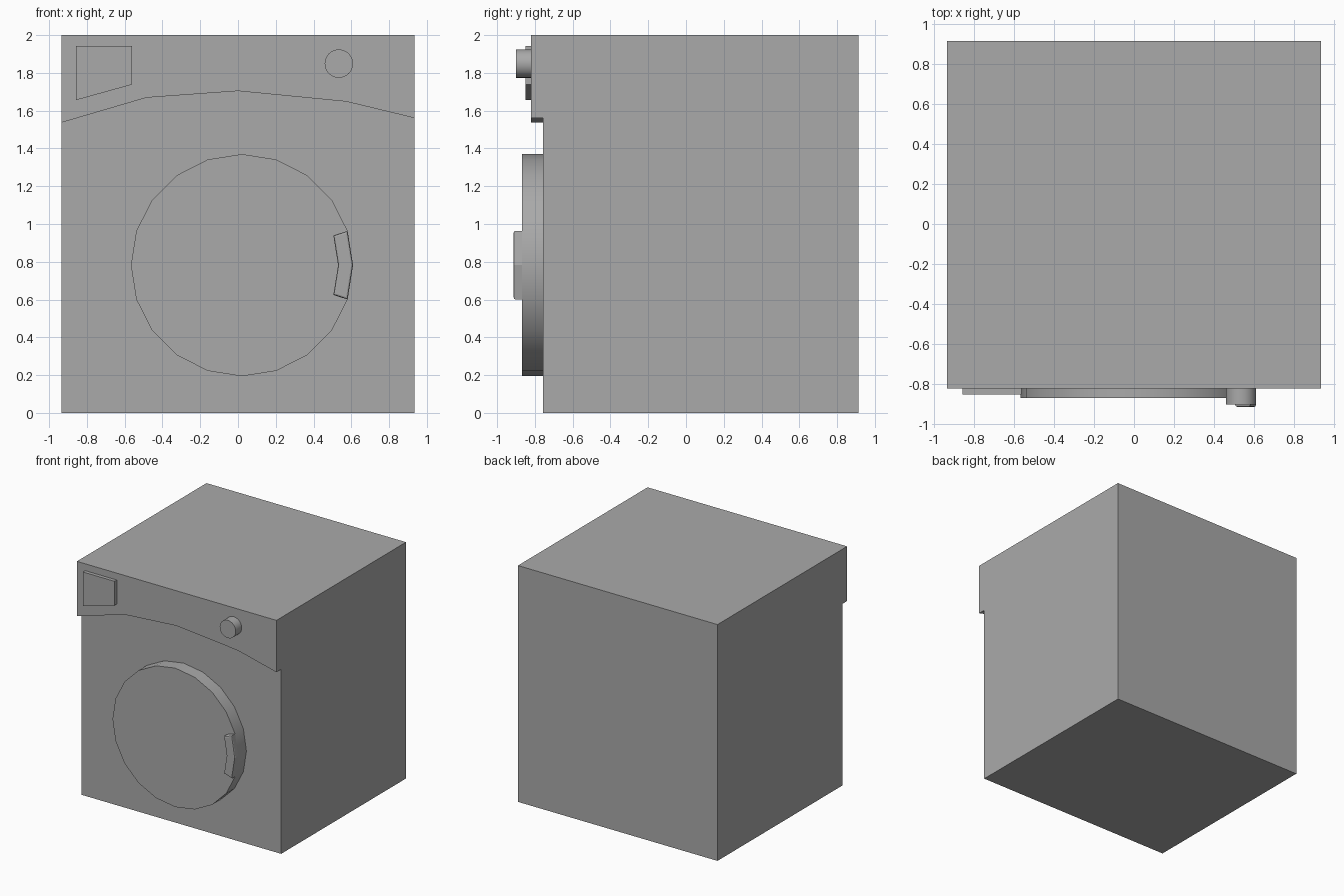
import bpy
import bmesh
from math import cos, sin, radians, tau

default_cube = bpy.data.objects.get("Cube")
if default_cube:
    bpy.data.objects.remove(default_cube, do_unlink=True)

grey = bpy.data.materials.new("plain grey")
grey.use_nodes = True
grey.diffuse_color = (0.4, 0.4, 0.4, 1)
grey.node_tree.nodes["Principled BSDF"].inputs["Base Color"].default_value = grey.diffuse_color


def prism(name, outline, front, back, smooth=False):
    """Extrude an (x, z) outline from the front to the back along y."""
    bm = bmesh.new()
    face = bm.faces.new([bm.verts.new((x, front, z)) for x, z in outline])
    extruded = bmesh.ops.extrude_face_region(bm, geom=[face], use_keep_orig=True)
    for item in extruded["geom"]:
        if isinstance(item, bmesh.types.BMVert):
            item.co.y = back
    bmesh.ops.recalc_face_normals(bm, faces=bm.faces)
    mesh = bpy.data.meshes.new(name)
    bm.to_mesh(mesh)
    bm.free()
    mesh.materials.append(grey)
    obj = bpy.data.objects.new(name, mesh)
    bpy.context.collection.objects.link(obj)
    if smooth:
        bpy.ops.object.select_all(action="DESELECT")
        obj.select_set(True)
        bpy.context.view_layer.objects.active = obj
        bpy.ops.object.shade_smooth_by_angle(angle=radians(30))
    return obj


def arc(cx, cz, radius, angles):
    return [(cx + radius * cos(a), cz + radius * sin(a)) for a in angles]


def circle(cx, cz, radius, sides):
    return arc(cx, cz, radius, [tau * i / sides for i in range(sides)])


HALF = 0.934
BODY_FRONT, PANEL_FRONT, DOOR_FRONT = -0.757, -0.82, -0.868
DOOR_X, DOOR_Z, DOOR_RADIUS, DOOR_SIDES = 0.021, 0.782, 0.588, 20

# Cabinet
prism("cabinet", [(-HALF, 0), (HALF, 0), (HALF, 2), (-HALF, 2)], BODY_FRONT, 0.913)

# Control panel with a curved lower edge
prism("control_panel",
      [(-HALF, 2), (-HALF, 1.537), (-0.484, 1.669), (0, 1.704),
       (0.574, 1.648), (HALF, 1.561), (HALF, 2)],
      PANEL_FRONT, BODY_FRONT)

# Detergent drawer and dial
prism("detergent_drawer",
      [(-0.857, 1.942), (-0.857, 1.656), (-0.561, 1.738), (-0.561, 1.942)],
      -0.85, PANEL_FRONT)
prism("dial", circle(0.534, 1.849, 0.075, 32), -0.90, PANEL_FRONT, smooth=True)

# Round door
prism("door", circle(DOOR_X, DOOR_Z, DOOR_RADIUS, DOOR_SIDES),
      DOOR_FRONT, BODY_FRONT, smooth=True)

# Door handle following the rim
step = tau / DOOR_SIDES
handle = prism("door_handle",
               arc(DOOR_X, DOOR_Z, DOOR_RADIUS, (-step, 0, step))
               + arc(DOOR_X, DOOR_Z, 0.509, (step, 0, -step)),
               -0.913, DOOR_FRONT)
bm = bmesh.new()
bm.from_mesh(handle.data)
front_edges = [e for e in bm.edges if all(v.co.y < -0.9 for v in e.verts)]
bmesh.ops.bevel(bm, geom=front_edges, offset=0.01, segments=2, profile=0.5, affect="EDGES")
bm.to_mesh(handle.data)
bm.free()
